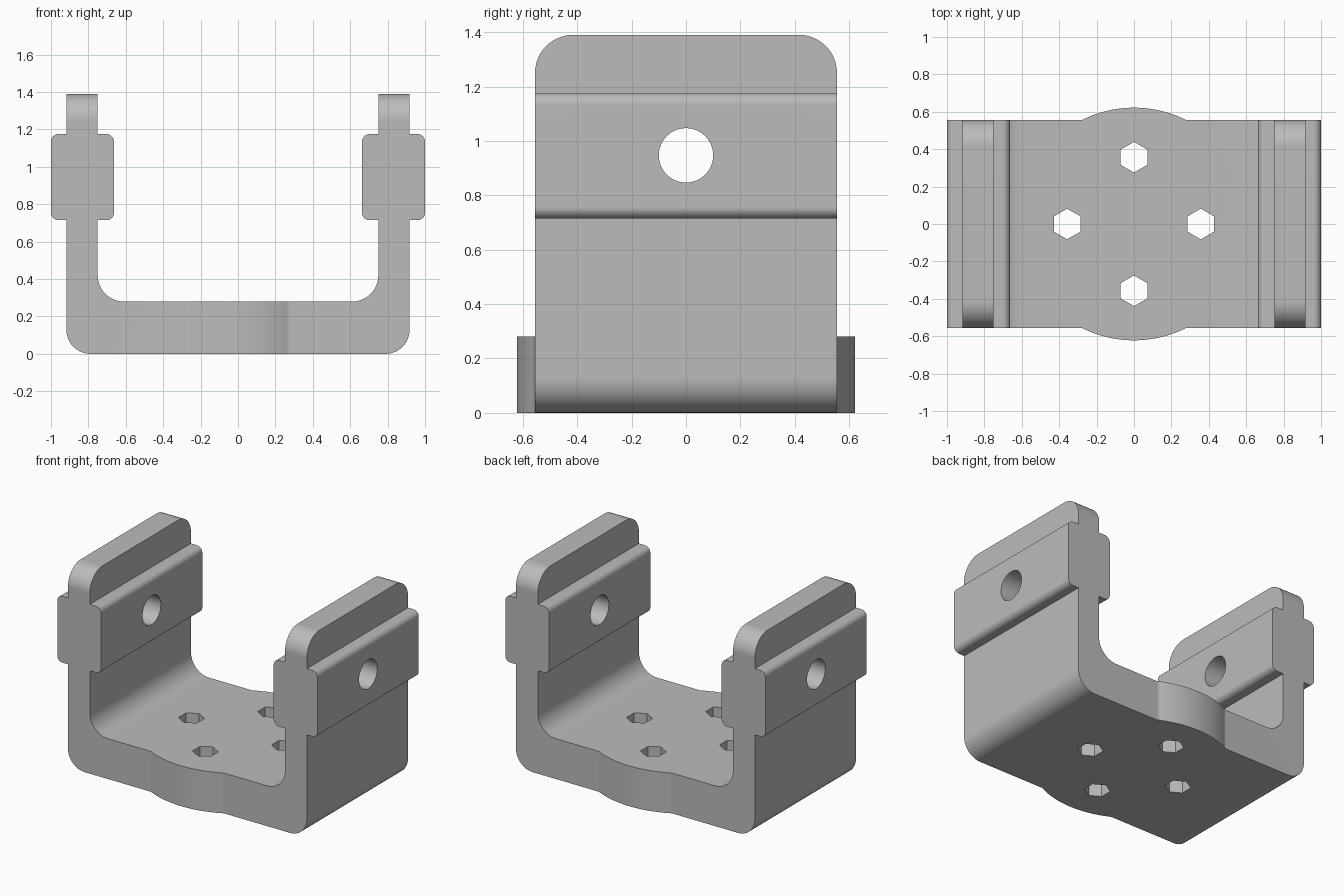
import bpy, bmesh
from math import sin, cos, pi, asin
from mathutils import Vector

cube = bpy.data.objects.get("Cube")
if cube:
    bpy.data.objects.remove(cube, do_unlink=True)

grey = bpy.data.materials.new("matte grey")
grey.use_nodes = True
grey.diffuse_color = (0.5, 0.5, 0.5, 1)
grey.node_tree.nodes["Principled BSDF"].inputs["Base Color"].default_value = (0.5, 0.5, 0.5, 1)


def rounded(corners, steps=12):
    """Outline from (x, y, radius) corners, with right-angled corners filleted."""
    out = []
    for i, (x, y, r) in enumerate(corners):
        p = Vector((x, y))
        if not r:
            out.append(p)
            continue
        u = (Vector(corners[i - 1][:2]) - p).normalized()
        v = (Vector(corners[(i + 1) % len(corners)][:2]) - p).normalized()
        c = p + r * (u + v)
        for k in range(steps + 1):
            a = pi / 2 * k / steps
            out.append(c - r * (v * cos(a) + u * sin(a)))
    return out


def mirrored(half):
    return half + [(-x, *rest) for x, *rest in reversed(half)]


def ring(cx, cy, r, n):
    return [(cx + r * sin(2 * pi * k / n), cy + r * cos(2 * pi * k / n)) for k in range(n)]


def prism(name, outline, axis, lo, hi):
    """Extrude a 2D outline along an axis from lo to hi."""
    place = {"x": lambda a, b, d: (d, a, b),
             "y": lambda a, b, d: (a, d, b),
             "z": lambda a, b, d: (a, b, d)}[axis]
    bm = bmesh.new()
    face = bm.faces.new([bm.verts.new(place(a, b, lo)) for a, b in outline])
    grown = bmesh.ops.extrude_face_region(bm, geom=[face])
    verts = [e for e in grown["geom"] if isinstance(e, bmesh.types.BMVert)]
    bmesh.ops.translate(bm, verts=verts, vec=place(0, 0, hi - lo))
    bmesh.ops.recalc_face_normals(bm, faces=bm.faces)
    mesh = bpy.data.meshes.new(name)
    bm.to_mesh(mesh)
    bm.free()
    mesh.materials.append(grey)
    ob = bpy.data.objects.new(name, mesh)
    bpy.context.collection.objects.link(ob)
    return ob


def carve(target, cutter, operation):
    mod = target.modifiers.new("carve", "BOOLEAN")
    mod.operation, mod.solver, mod.object = operation, "EXACT", cutter
    bpy.ops.object.modifier_apply(modifier=mod.name)
    bpy.data.objects.remove(cutter, do_unlink=True)


# U-shaped bracket with a thick clamp pad on each arm
half = [(0.918, 0, 0.13), (0.918, 0.715, 0), (1, 0.715, 0.04), (1, 1.175, 0.04),
        (0.918, 1.175, 0), (0.918, 1.39, 0), (0.75, 1.39, 0), (0.75, 1.175, 0),
        (0.663, 1.175, 0.04), (0.663, 0.715, 0.04), (0.75, 0.715, 0), (0.75, 0.28, 0.14)]
bracket = prism("bracket", rounded(mirrored(half)), "y", -0.7, 0.7)
bpy.context.view_layer.objects.active = bracket
bracket.select_set(True)

# Footprint: straight ends with a round bulge in the middle
depth, bulge = 0.555, 0.622
edge = asin((bulge ** 2 - depth ** 2) ** 0.5 / bulge)
arc = [(bulge * sin(edge * k / 12), bulge * cos(edge * k / 12)) for k in range(-12, 13)]
back = [(-1.1, depth)] + arc + [(1.1, depth)]
footprint = back + [(x, -y) for x, y in reversed(back)]
carve(bracket, prism("footprint", footprint, "z", -0.1, 1.5), "INTERSECT")

# Rounded upper corners of the arms
side = [(0.8, -0.1, 0), (0.8, 1.25, 0), (depth + 0.0002, 1.3901, 0.1401)]
side_outline = rounded(mirrored([side[0], side[1], (side[2][0], 1.25, 0), side[2]]))
clean = [p for i, p in enumerate(side_outline) if (p - side_outline[i - 1]).length > 0.0005]
carve(bracket, prism("arm_rounding", clean, "x", -1.2, 1.2), "INTERSECT")

# Pin hole through both arms
carve(bracket, prism("pin_hole", ring(0, 0.947, 0.1, 48), "x", -1.2, 1.2), "DIFFERENCE")

# Four hexagonal bolt holes in the base
for x, y in ((0.357, 0), (-0.357, 0), (0, 0.357), (0, -0.357)):
    carve(bracket, prism("bolt_hole", ring(x, y, 0.082, 6), "z", -0.1, 0.5), "DIFFERENCE")

# Smooth the rounds while the flats stay flat
bpy.ops.object.shade_smooth_by_angle(angle=pi / 6)
weighted = bracket.modifiers.new("weighted normals", "WEIGHTED_NORMAL")
weighted.keep_sharp = True
